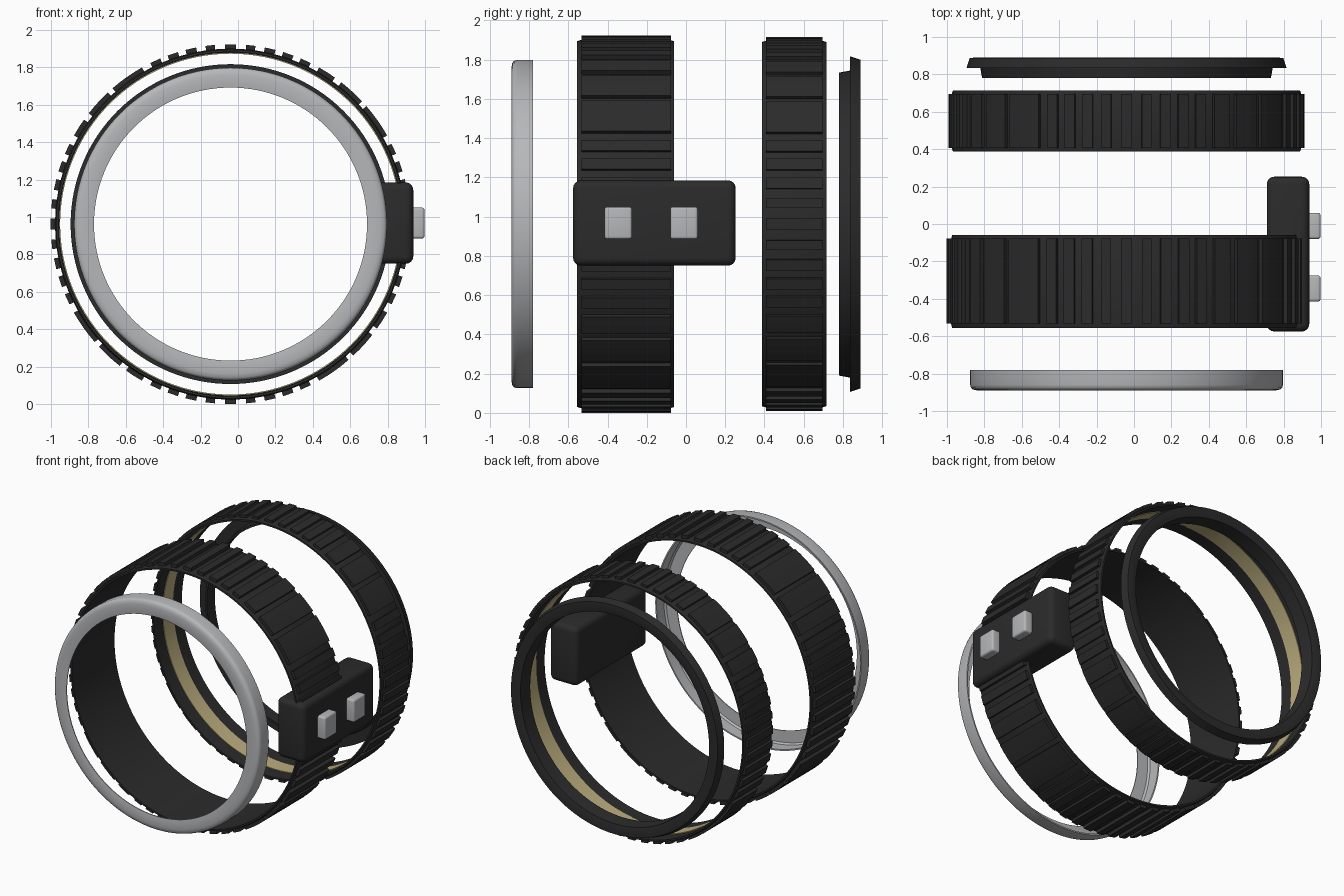
import bpy, bmesh, math

if "Cube" in bpy.data.objects:
    bpy.data.objects.remove(bpy.data.objects["Cube"])

CX, CZ = -0.04, 0.962      # shared axis of all rings, running along y
SEG = 128


def material(name, rgb):
    m = bpy.data.materials.new(name)
    m.diffuse_color = (*rgb, 1)
    m.use_nodes = True
    m.node_tree.nodes["Principled BSDF"].inputs["Base Color"].default_value = m.diffuse_color
    return m


BLACK = material("black rubber", (0.024, 0.024, 0.024))
SILVER = material("silver metal", (0.47, 0.475, 0.49))
GOLD = material("pale gold", (0.50, 0.42, 0.21))


def finish(bm, name, mat, angle=None):
    bmesh.ops.recalc_face_normals(bm, faces=bm.faces)
    me = bpy.data.meshes.new(name)
    bm.to_mesh(me)
    bm.free()
    me.materials.append(mat)
    ob = bpy.data.objects.new(name, me)
    bpy.context.collection.objects.link(ob)
    if angle:
        bpy.ops.object.select_all(action='DESELECT')
        ob.select_set(True)
        bpy.context.view_layer.objects.active = ob
        bpy.ops.object.shade_smooth_by_angle(angle=math.radians(angle))
    return ob


def point(r, a, y):
    return (CX + r * math.cos(a), y, CZ + r * math.sin(a))


def ring(name, profile, mat, angle=30):
    """Turn a closed (radius, y) profile around the shared axis."""
    bm = bmesh.new()
    loops = [[bm.verts.new(point(r, 2 * math.pi * i / SEG, y)) for r, y in profile]
             for i in range(SEG)]
    n = len(profile)
    for i in range(SEG):
        a, b = loops[i], loops[(i + 1) % SEG]
        for j in range(n):
            k = (j + 1) % n
            bm.faces.new((a[j], a[k], b[k], b[j]))
    return finish(bm, name, mat, angle)


def treads(name, spans, r0, r1, y0, y1):
    """Raised curved blocks, one for each (start, end) angle in degrees."""
    bm = bmesh.new()
    for start, end in spans:
        steps = max(1, round((end - start) / 3))
        prev = None
        for i in range(steps + 1):
            a = math.radians(start + (end - start) * i / steps)
            sec = [bm.verts.new(point(r, a, y))
                   for r, y in ((r0, y0), (r1, y0), (r1, y1), (r0, y1))]
            if prev:
                for j in range(4):
                    k = (j + 1) % 4
                    bm.faces.new((prev[j], prev[k], sec[k], sec[j]))
            else:
                bm.faces.new(sec)
            prev = sec
        bm.faces.new(prev)
    return finish(bm, name, BLACK)


def rounded_box(name, lo, hi, bevel, mat):
    bm = bmesh.new()
    bmesh.ops.create_cube(bm, size=1)
    for v in bm.verts:
        v.co = [l + (h - l) * (c + 0.5) for l, h, c in zip(lo, hi, v.co)]
    bmesh.ops.bevel(bm, geom=bm.edges[:], offset=bevel, segments=4,
                    profile=0.5, affect='EDGES')
    return finish(bm, name, mat, 35)


# Front trim: thin face plate with a rounded turn into the outer wall
ring("front_trim", [(0.73, -0.886), (0.76, -0.89), (0.80, -0.889), (0.822, -0.885),
                    (0.832, -0.876), (0.836, -0.86), (0.836, -0.78),
                    (0.826, -0.78), (0.826, -0.865), (0.815, -0.878),
                    (0.73, -0.88)], SILVER, 40)


# Thin strap bands with chamfered outer edges
def band(name, y0, y1, r):
    ring(name, [(r - 0.018, y0), (r - 0.006, y0), (r, y0 + 0.02),
                (r, y1 - 0.02), (r - 0.006, y1), (r - 0.018, y1)], BLACK, 20)


band("front_band", -0.555, -0.06, 0.938)
band("rear_band", 0.387, 0.715, 0.934)

# Tread rhythm: narrow ribs near the four axes, long blocks on the diagonals
quarter = [(-26.5, -23), (-20.5, -17), (-14.5, -11), (-8, -5), (-1.8, 1.8),
           (5, 8), (11, 14.5), (17, 20.5), (23, 26.5),
           (29.5, 41), (43, 52), (54.5, 60.5)]
spans = [(a + q, b + q) for q in (0, 90, 180, 270) for a, b in quarter]
treads("front_band_treads", spans, 0.930, 0.962, -0.532, -0.077)
treads("rear_band_treads", spans, 0.926, 0.953, 0.407, 0.695)

# Gold strip lining the inside of the rear band
ring("gold_lining", [(0.911, 0.49), (0.918, 0.49), (0.918, 0.61), (0.911, 0.61)], GOLD)

# Rear trim: narrow collar with a tapered flange
ring("rear_trim", [(0.758, 0.78), (0.772, 0.78), (0.782, 0.835), (0.855, 0.835),
                   (0.853, 0.842), (0.838, 0.888), (0.80, 0.89), (0.765, 0.882)],
     BLACK, 35)

# Control housing and its two push buttons
rounded_box("control_housing", (0.71, -0.575, 0.75), (0.937, 0.253, 1.185), 0.04, BLACK)
for i, y in enumerate((-0.345, -0.01)):
    rounded_box(f"button_{i + 1}", (0.92, y - 0.07, 0.885), (0.997, y + 0.07, 1.05),
                0.014, SILVER)
